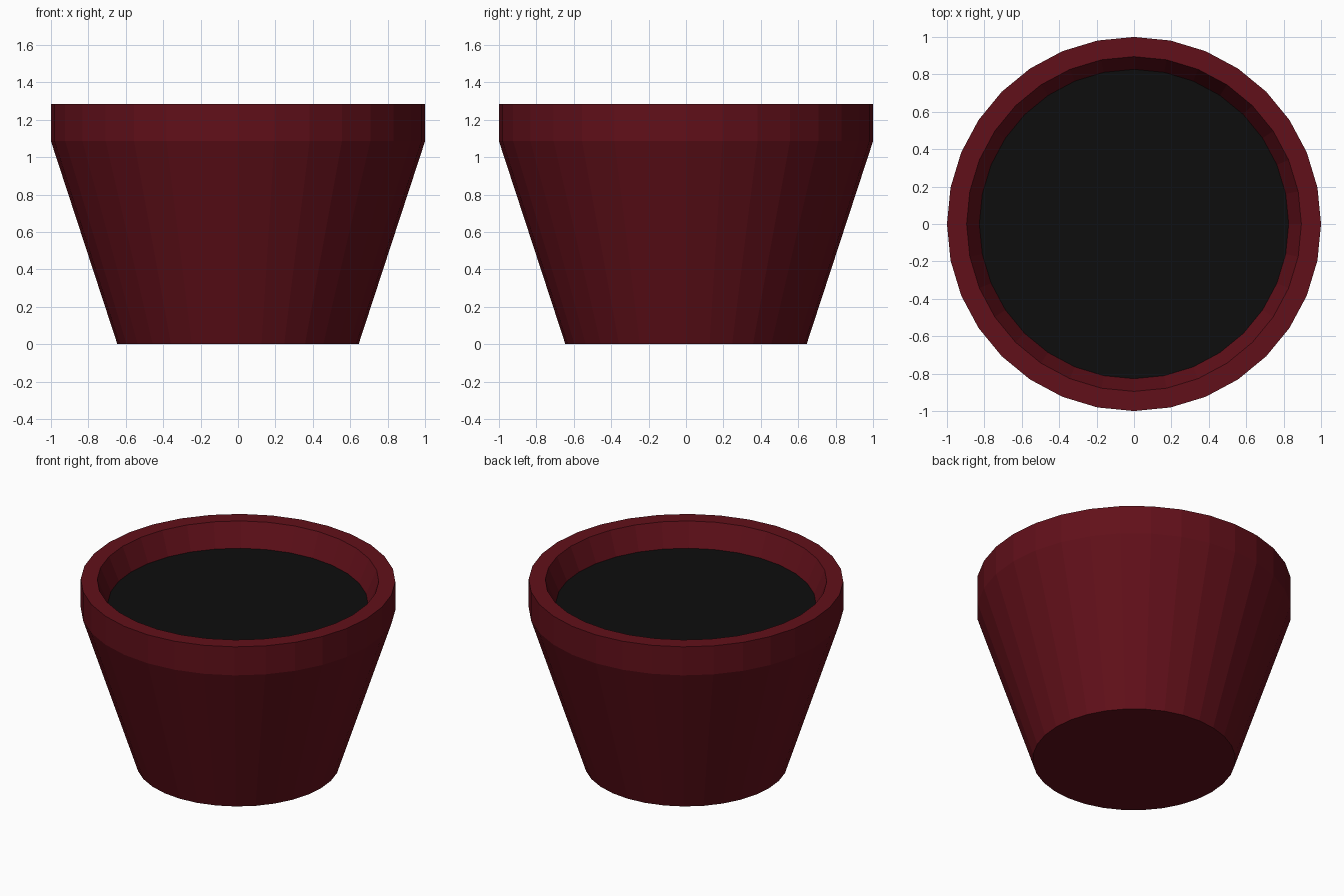
import bpy, bmesh
from math import cos, sin, pi

if "Cube" in bpy.data.objects:
    bpy.data.objects.remove(bpy.data.objects["Cube"])

SIDES = 32


def material(name, color):
    m = bpy.data.materials.new(name)
    m.diffuse_color = (*color, 1)
    m.use_nodes = True
    m.node_tree.nodes["Principled BSDF"].inputs["Base Color"].default_value = m.diffuse_color
    return m


def lathe(name, profile, mat, cap_start=False, cap_end=False):
    """Revolve (radius, z) points around z with flat facets."""
    bm = bmesh.new()
    rings = [[bm.verts.new((r * cos(2 * pi * i / SIDES), r * sin(2 * pi * i / SIDES), z))
              for i in range(SIDES)] for r, z in profile]
    for a, b in zip(rings, rings[1:]):
        for i in range(SIDES):
            j = (i + 1) % SIDES
            bm.faces.new((a[i], a[j], b[j], b[i]))
    if cap_start:
        bm.faces.new(rings[0][::-1])
    if cap_end:
        bm.faces.new(rings[-1])
    mesh = bpy.data.meshes.new(name)
    bm.to_mesh(mesh)
    bm.free()
    mesh.materials.append(mat)
    obj = bpy.data.objects.new(name, mesh)
    bpy.context.collection.objects.link(obj)
    return obj


glaze = material("red_glaze", (0.12, 0.005, 0.01))
earth = material("dark_soil", (0.004, 0.004, 0.004))

# Pot: base, tapered wall, upright rim band, rim top, sloping inner wall
lathe("pot", [(0.645, 0), (1, 1.085), (1, 1.285), (0.895, 1.285), (0.827, 1.125)],
      glaze, cap_start=True)

# Soil surface filling the pot
lathe("soil", [(0.827, 1.125)], earth, cap_end=True)
